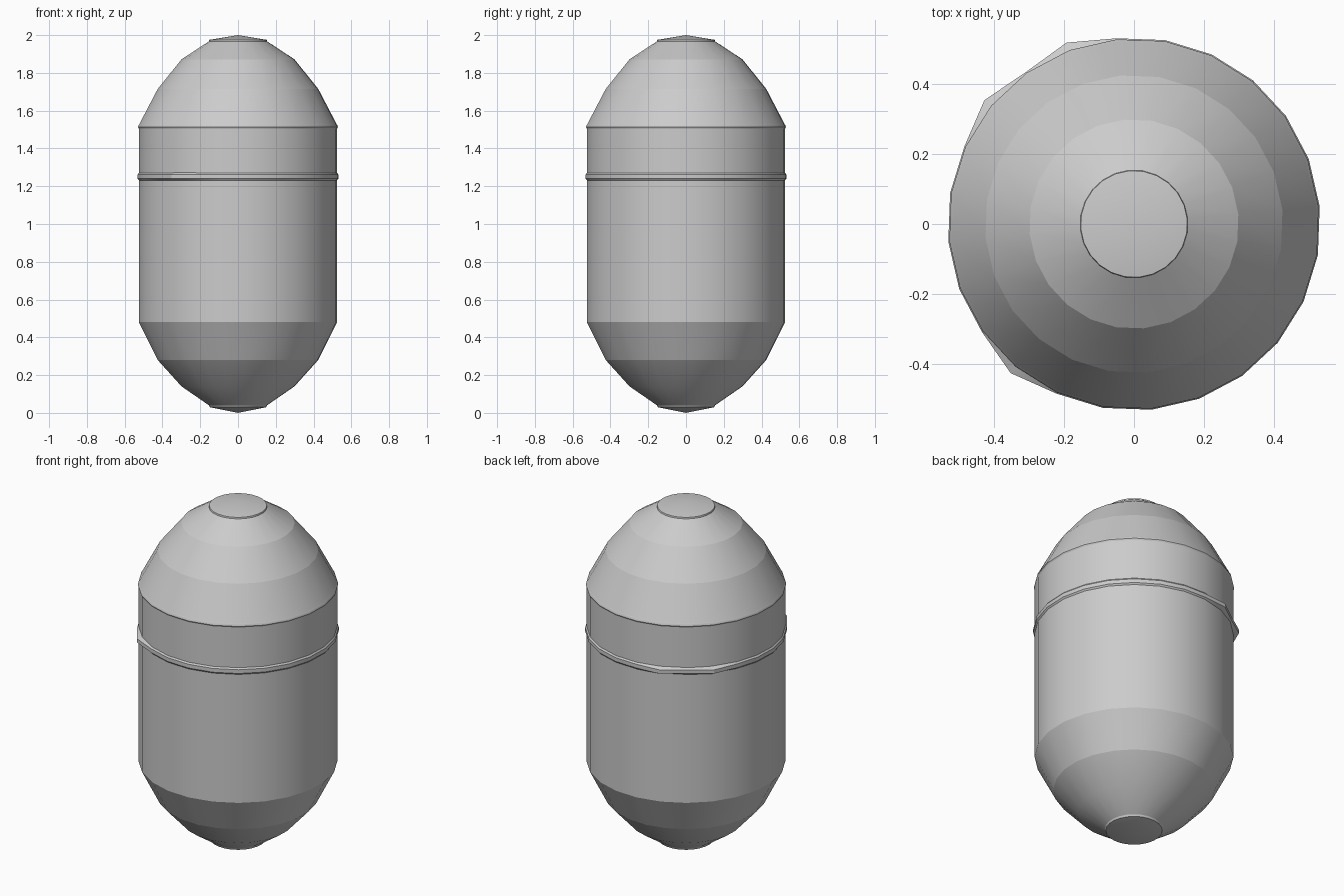
import bpy
import bmesh
import math

SIDES = 24
TWIST = math.radians(5.4)

if "Cube" in bpy.data.objects:
    bpy.data.objects.remove(bpy.data.objects["Cube"], do_unlink=True)

grey = bpy.data.materials.new("plain_grey")
grey.use_nodes = True
colour = (0.6, 0.6, 0.6, 1)
grey.diffuse_color = colour
grey.node_tree.nodes["Principled BSDF"].inputs["Base Color"].default_value = colour


def lathe(name, profile, pulled=None):
    """Turn (radius, height) points, listed bottom to top, into a round part.
    pulled maps a side index to an outward offset of the middle rows."""
    pulled = pulled or {}
    bm = bmesh.new()
    rows = []
    for n, (radius, z) in enumerate(profile):
        if radius == 0:
            rows.append([bm.verts.new((0, 0, z))] * SIDES)
            continue
        middle = 0 < n < len(profile) - 1
        row = []
        for i in range(SIDES):
            a = TWIST + math.tau * i / SIDES
            r = radius + (pulled.get(i, 0) if middle else 0)
            row.append(bm.verts.new((r * math.cos(a), r * math.sin(a), z)))
        rows.append(row)
    for low, high in zip(rows, rows[1:]):
        for i in range(SIDES):
            j = (i + 1) % SIDES
            corners = list(dict.fromkeys((low[i], low[j], high[j], high[i])))
            bm.faces.new(corners)
    mesh = bpy.data.meshes.new(name)
    bm.to_mesh(mesh)
    bm.free()
    mesh.materials.append(grey)
    obj = bpy.data.objects.new(name, mesh)
    bpy.context.collection.objects.link(obj)
    bpy.ops.object.select_all(action="DESELECT")
    obj.select_set(True)
    bpy.context.view_layer.objects.active = obj
    bpy.ops.object.shade_smooth_by_angle(angle=math.radians(30))
    return obj


# Lower end: small cap, rounded nose and tapered skirt
lathe("bottom_cap", [(0, 0), (0.15, 0.03), (0.155, 0.04)])
lathe("lower_nose", [(0.15, 0.037), (0.3, 0.14), (0.427, 0.28)])
lathe("lower_taper", [(0.427, 0.28), (0.527, 0.48)])

# Straight wall with a soft shoulder at its top
lathe("body_wall", [(0.527, 0.48), (0.527, 1.505)])
lathe("shoulder", [(0.527, 1.505), (0.531, 1.513), (0.529, 1.522), (0.525, 1.528)])

# Thin seam ring, slightly pried outward at three places
lathe("seam_ring", [(0.526, 1.23), (0.534, 1.24), (0.534, 1.262), (0.526, 1.272)],
      pulled={7: 0.02, 9: 0.022, 15: 0.02})

# Upper end: two tapers, a sloped crown and the small cap
lathe("upper_taper", [(0.525, 1.528), (0.427, 1.715)])
lathe("upper_dome", [(0.427, 1.715), (0.3, 1.872)])
lathe("crown", [(0.3, 1.872), (0.15, 1.97)])
lathe("top_cap", [(0.155, 1.965), (0.153, 1.975), (0, 2)])
